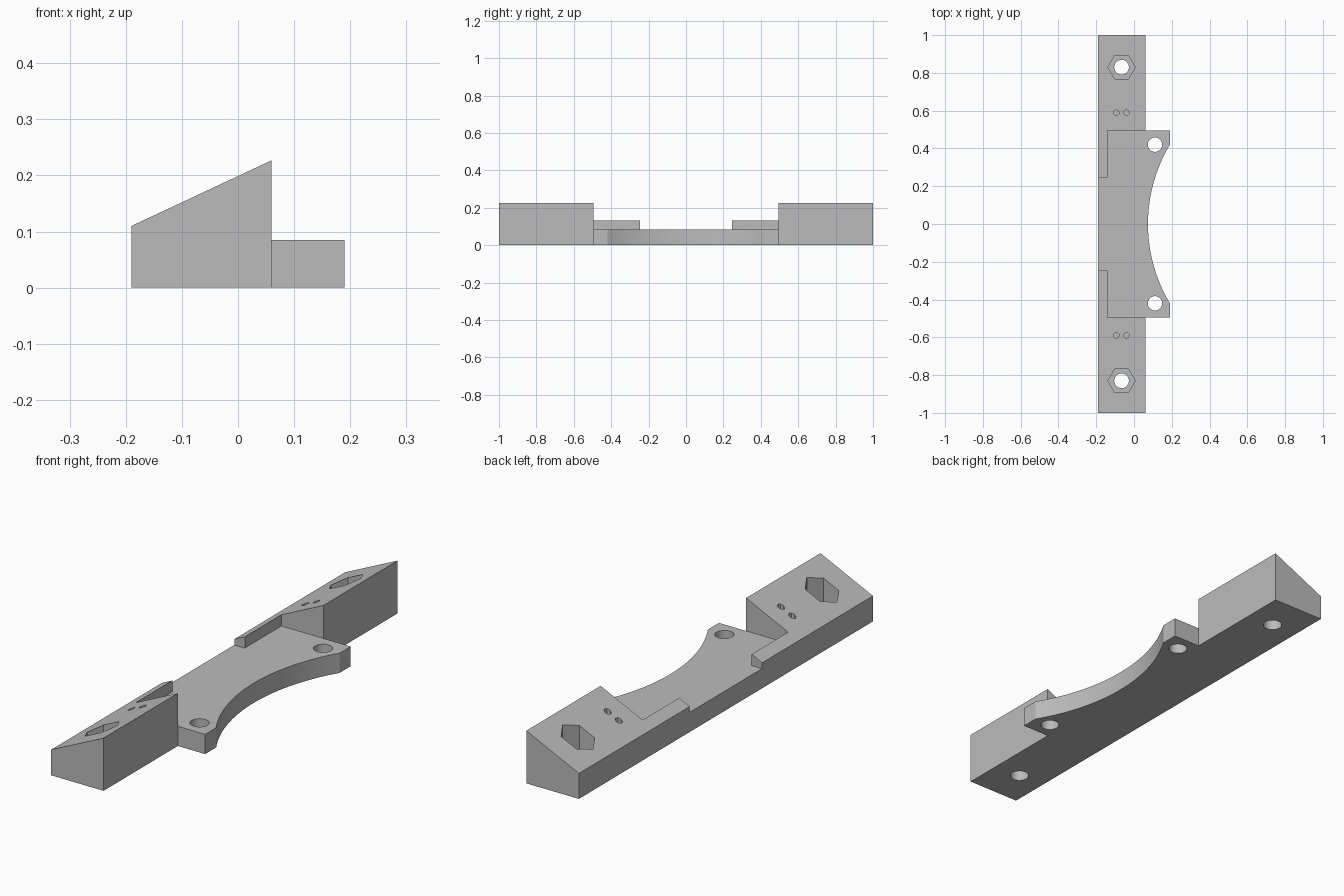
import bpy, bmesh, math
from mathutils import Vector

cube = bpy.data.objects.get("Cube")
if cube:
    bpy.data.objects.remove(cube, do_unlink=True)

grey = bpy.data.materials.new("plain grey")
grey.use_nodes = True
grey.diffuse_color = (0.5, 0.5, 0.5, 1)
grey.node_tree.nodes["Principled BSDF"].inputs["Base Color"].default_value = (0.5, 0.5, 0.5, 1)

FLOOR = 0.085            # height of the mounting plate
LEFT, RIGHT, TIP = -0.19, 0.06, 0.19
LOW, HIGH = 0.11, 0.227  # heights of the sloped top
PLATE, GAP = 0.495, 0.246  # half lengths of plate and of open rear edge


def prism(name, points, direction):
    """Extrude a closed outline along a vector."""
    bm = bmesh.new()
    face = bm.faces.new([bm.verts.new(p) for p in points])
    result = bmesh.ops.extrude_face_region(bm, geom=[face])
    verts = [g for g in result["geom"] if isinstance(g, bmesh.types.BMVert)]
    bmesh.ops.translate(bm, verts=verts, vec=Vector(direction))
    bmesh.ops.recalc_face_normals(bm, faces=bm.faces)
    mesh = bpy.data.meshes.new(name)
    bm.to_mesh(mesh)
    bm.free()
    obj = bpy.data.objects.new(name, mesh)
    bpy.context.collection.objects.link(obj)
    obj.data.materials.append(grey)
    return obj


def box(name, x0, x1, half_y, z0, z1):
    outline = [(x0, -half_y, z0), (x1, -half_y, z0), (x1, half_y, z0), (x0, half_y, z0)]
    return prism(name, outline, (0, 0, z1 - z0))


def post(name, x, y, radius, sides, z0):
    ring = [(x + radius * math.cos(math.tau * i / sides),
             y + radius * math.sin(math.tau * i / sides), z0) for i in range(sides)]
    return prism(name, ring, (0, 0, 0.5))


def cut(target, cutter):
    cutter.hide_render = True
    mod = target.modifiers.new("cut", 'BOOLEAN')
    mod.operation, mod.solver, mod.object = 'DIFFERENCE', 'EXACT', cutter
    bpy.ops.object.select_all(action='DESELECT')
    target.select_set(True)
    bpy.context.view_layer.objects.active = target
    bpy.ops.object.modifier_apply(modifier=mod.name)
    bpy.data.objects.remove(cutter, do_unlink=True)


# Plan outline: straight bar with a flange that has a concave edge
inner, end_y, steps = 0.074, 0.42, 32
rise = TIP - inner
radius = (rise ** 2 + end_y ** 2) / (2 * rise)
sweep = math.asin(end_y / radius)
arc = []
for i in range(steps + 1):
    a = sweep * (2 * i / steps - 1)
    arc.append((inner + radius * (1 - math.cos(a)), radius * math.sin(a), 0))
outline = [(LEFT, -1, 0), (RIGHT, -1, 0), (RIGHT, -PLATE, 0), (TIP, -PLATE, 0)]
outline += arc
outline += [(TIP, PLATE, 0), (RIGHT, PLATE, 0), (RIGHT, 1, 0), (LEFT, 1, 0)]
bracket = prism("mounting_bracket", outline, (0, 0, 0.32))

# Sloped top
slope = (HIGH - LOW) / (RIGHT - LEFT)
x0, x1 = -0.3, 0.3
wedge = [(x0, -1.2, LOW + slope * (x0 - LEFT)), (x1, -1.2, LOW + slope * (x1 - LEFT)),
         (x1, -1.2, 0.6), (x0, -1.2, 0.6)]
cut(bracket, prism("slope_cutter", wedge, (0, 2.4, 0)))

# Recess over the plate, open at the rear between the two lips
cut(bracket, box("recess_cutter", -0.14, 0.4, PLATE, FLOOR, 0.7))
cut(bracket, box("rear_gap_cutter", -0.4, 0, GAP, FLOOR, 0.7))

# Holes, the same at both ends
for side in (-1, 1):
    cut(bracket, post("plate_hole", 0.111, side * 0.42, 0.038, 32, -0.1))
    cut(bracket, post("nut_pocket", -0.066, side * 0.83, 0.072, 6, FLOOR))
    cut(bracket, post("bolt_hole", -0.066, side * 0.83, 0.039, 32, -0.1))
    for x in (-0.093, -0.04):
        cut(bracket, post("pin_hole", x, side * 0.59, 0.015, 8, FLOOR))

bpy.ops.object.select_all(action='DESELECT')
bracket.select_set(True)
bpy.context.view_layer.objects.active = bracket
bpy.ops.object.shade_smooth_by_angle(angle=math.radians(25))
